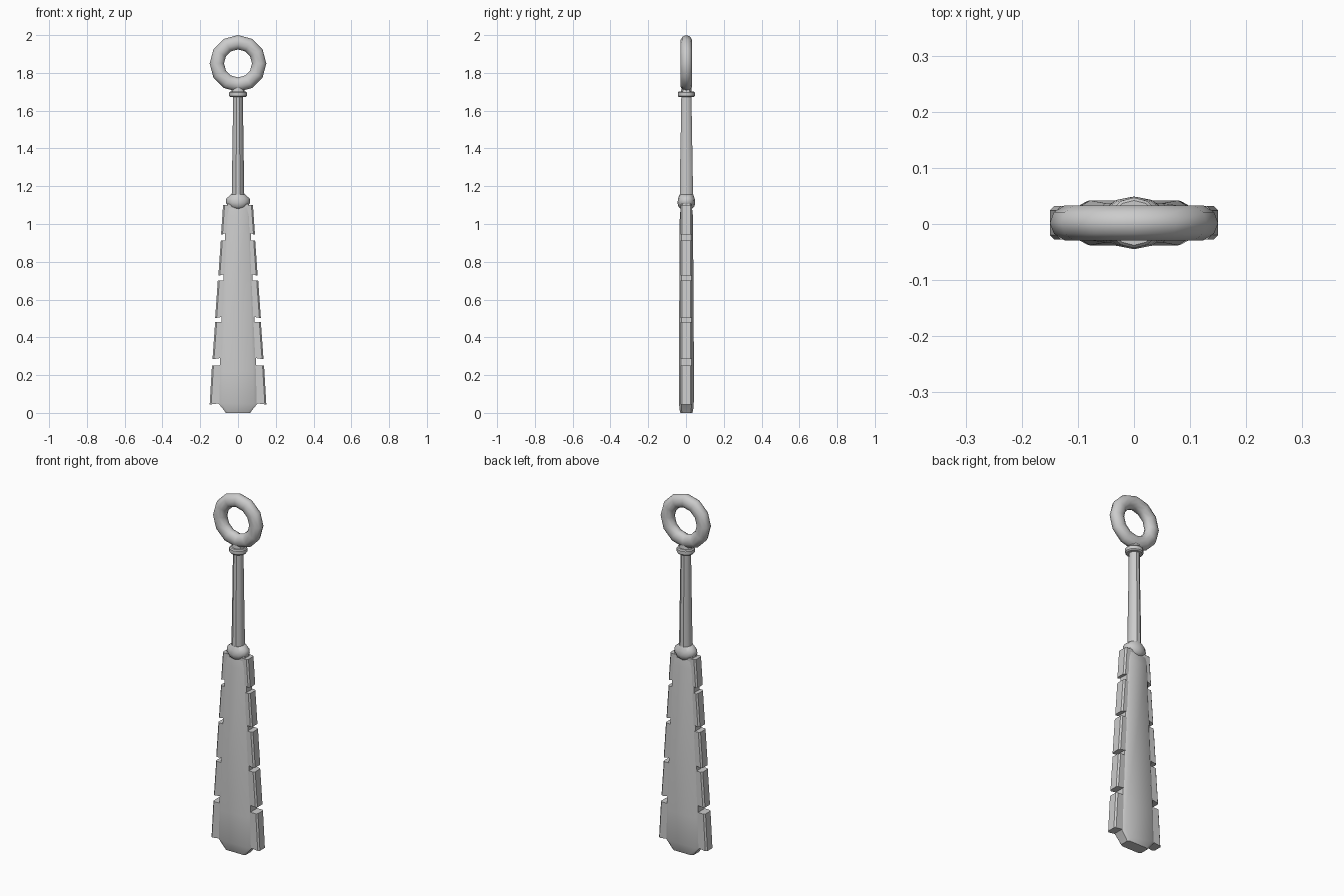
import bpy, bmesh, math
from mathutils import Vector

cube = bpy.data.objects.get("Cube")
if cube:
    bpy.data.objects.remove(cube, do_unlink=True)

CENTRE_Y = 0.002

grey = bpy.data.materials.new("plain grey")
grey.use_nodes = True
colour = (0.6, 0.6, 0.6, 1)
grey.diffuse_color = colour
grey.node_tree.nodes["Principled BSDF"].inputs["Base Color"].default_value = colour


def finish(obj, angle=35):
    """Give an object its material and smooth its soft edges."""
    obj.data.materials.clear()
    obj.data.materials.append(grey)
    bpy.ops.object.select_all(action="DESELECT")
    obj.select_set(True)
    bpy.context.view_layer.objects.active = obj
    bpy.ops.object.shade_smooth_by_angle(angle=math.radians(angle))
    return obj


def loft(name, rings, angle=35):
    """Skin a stack of equal-length point rings and cap both ends."""
    bm = bmesh.new()
    loops = [[bm.verts.new(p) for p in ring] for ring in rings]
    n = len(loops[0])
    for low, high in zip(loops, loops[1:]):
        for i in range(n):
            j = (i + 1) % n
            bm.faces.new((low[i], low[j], high[j], high[i]))
    bm.faces.new(loops[0][::-1])
    bm.faces.new(loops[-1])
    bmesh.ops.recalc_face_normals(bm, faces=bm.faces)
    mesh = bpy.data.meshes.new(name)
    bm.to_mesh(mesh)
    bm.free()
    obj = bpy.data.objects.new(name, mesh)
    bpy.context.collection.objects.link(obj)
    return finish(obj, angle)


def turned(name, profile, sides, angle=35):
    """Loft an elliptical profile of (z, x radius, y radius)."""
    rings = []
    for z, rx, ry in profile:
        turns = [2 * math.pi * i / sides for i in range(sides)]
        rings.append([(rx * math.cos(t), CENTRE_Y + ry * math.sin(t), z) for t in turns])
    return loft(name, rings, angle)


def slab_ring(z, hw, hd):
    """Flat section with chamfered corners."""
    cx, cy = hw * 0.8, hd * 0.7
    pts = [(hw, -cy), (hw, cy), (cx, hd), (-cx, hd), (-hw, cy), (-hw, -cy), (-cx, -hd), (cx, -hd)]
    return [(x, CENTRE_Y + y, z) for x, y in pts]


# Tapering paddle blade with a chamfered foot
blade = [(0, 0.065, 0.032), (0.015, 0.075, 0.036), (0.05, 0.104, 0.039),
         (0.22, 0.098, 0.04), (1.04, 0.064, 0.035), (1.11, 0.056, 0.027)]
loft("blade", [slab_ring(*section) for section in blade], 40)

# Inset edge teeth: (bottom, top, outer x at bottom, outer x at top)
teeth = [(0.045, 0.25, 0.15, 0.138), (0.285, 0.48, 0.135, 0.121), (0.503, 0.70, 0.121, 0.107),
         (0.728, 0.912, 0.104, 0.091), (0.945, 1.10, 0.09, 0.079)]
for side, label in ((1, "left"), (-1, "right")):
    for i, (z0, z1, x0, x1) in enumerate(teeth):
        rings = []
        for z, x, inner in ((z0, x0, 0.05), (z1, x1, 0.03)):
            lift = 0.012 if z == z0 else 0
            section = [(inner, -0.03), (x - 0.008, -0.03), (x, -0.022),
                       (x, 0.022), (x - 0.008, 0.03), (inner, 0.03)]
            rings.append([(side * px, CENTRE_Y + py, z + lift * (px == inner)) for px, py in section])
        loft(f"{label}_tooth_{i + 1}", rings, 25)

# Handle, its rounded guard and the upper collar
turned("handle", [(1.1, 0.034, 0.037), (1.3, 0.031, 0.035), (1.5, 0.028, 0.031), (1.7, 0.026, 0.028)], 10)
turned("guard", [(1.08, 0.022, 0.03), (1.092, 0.05, 0.042), (1.112, 0.064, 0.047),
                 (1.135, 0.062, 0.044), (1.157, 0.036, 0.036)], 12, 45)
turned("collar", [(1.672, 0.042, 0.04), (1.678, 0.047, 0.045), (1.696, 0.047, 0.045),
                  (1.702, 0.042, 0.04)], 12)
turned("ring_neck", [(1.695, 0.038, 0.03), (1.72, 0.03, 0.028), (1.745, 0.03, 0.026)], 10)

# Pommel ring
bpy.ops.mesh.primitive_torus_add(major_segments=12, minor_segments=10, major_radius=0.112,
                                 minor_radius=0.038, location=(0, CENTRE_Y, 1.85),
                                 rotation=(math.pi / 2, 0, 0))
ring = bpy.context.object
ring.name = "pommel_ring"
ring.scale.z = 0.86
finish(ring, 60)
